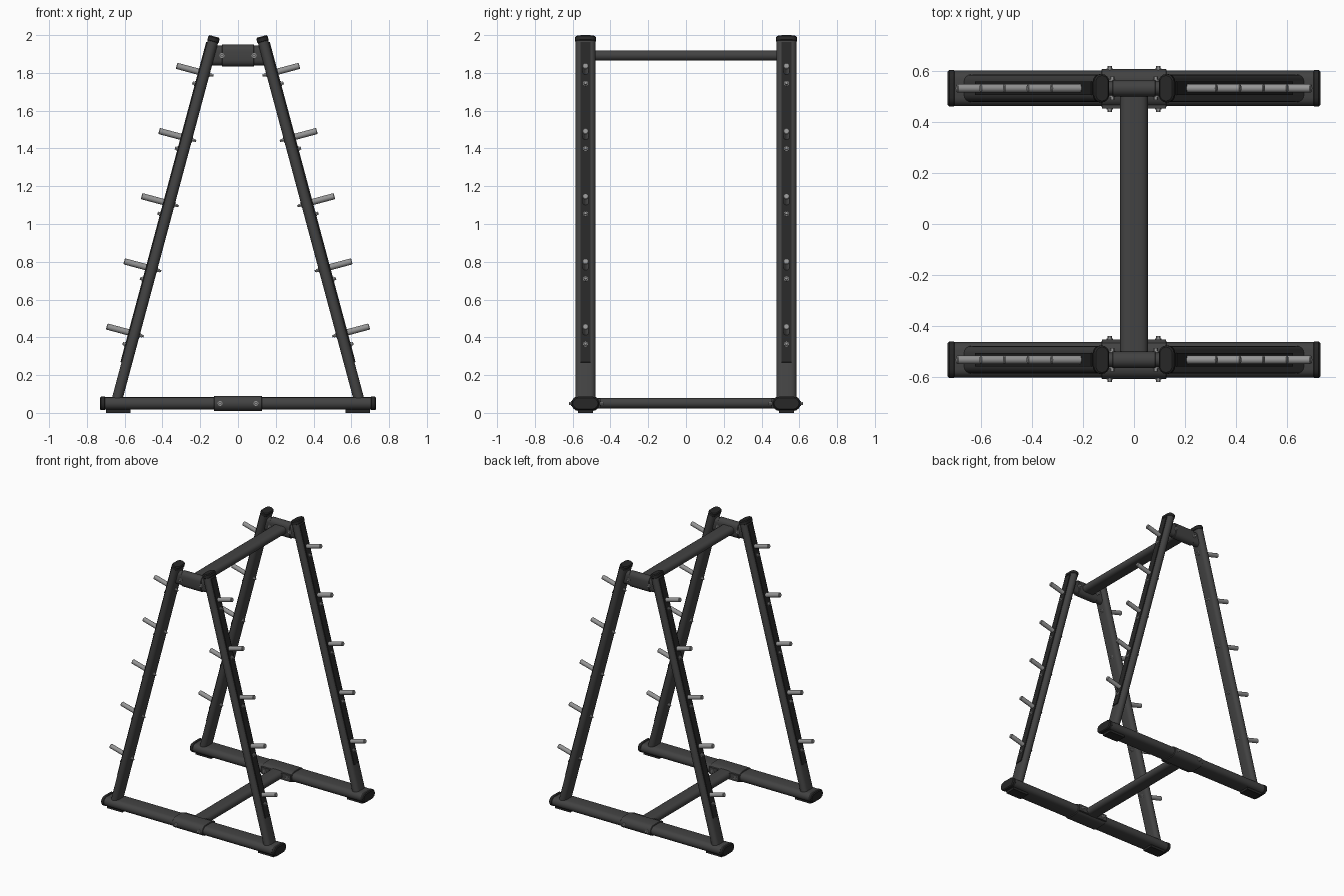
import bpy, bmesh, math
from mathutils import Vector as V

if "Cube" in bpy.data.objects:
    bpy.data.objects.remove(bpy.data.objects["Cube"])


def material(name, v):
    m = bpy.data.materials.new(name)
    m.diffuse_color = (v, v, v, 1)
    m.use_nodes = True
    m.node_tree.nodes["Principled BSDF"].inputs["Base Color"].default_value = m.diffuse_color
    return m


STEEL = material("powder_coat", 0.055)
RUBBER = material("black_rubber", 0.02)
CHROME = material("bare_metal", 0.3)


def oval(w, h, n=8):
    """Flat oval, long along the first axis."""
    r = h / 2
    pts = []
    for side in (1, -1):
        for i in range(n + 1):
            a = math.pi * (i / n - 0.5)
            pts.append((side * (w / 2 - r + r * math.cos(a)), side * r * math.sin(a)))
    return pts


def circle(r, n=16):
    return [(r * math.cos(2 * math.pi * i / n), r * math.sin(2 * math.pi * i / n)) for i in range(n)]


def rect(w, h):
    return [(w / 2, h / 2), (-w / 2, h / 2), (-w / 2, -h / 2), (w / 2, -h / 2)]


def loft(name, profile, p0, p1, wide, mat, bevel=0.0):
    """Sweep a profile from p0 to p1; 'wide' is the direction of its first axis."""
    p0, p1 = V(p0), V(p1)
    d = (p1 - p0).normalized()
    u = V(wide)
    v = d.cross(u).normalized()
    size = max(abs(b) for a, b in profile)
    k = 1 - bevel / size
    length = (p1 - p0).length
    stations = [(0, 1), (length, 1)]
    if bevel:
        stations = [(0, k), (bevel, 1), (length - bevel, 1), (length, k)]
    bm = bmesh.new()
    rings = []
    for t, s in stations:
        off = size * (1 - s)
        ring = []
        for a, b in profile:
            w = max(abs(q[0]) for q in profile)
            ring.append(bm.verts.new(p0 + d * t + u * a * (1 - off / w) + v * b * s))
        rings.append(ring)
    n = len(profile)
    for a, b in zip(rings, rings[1:]):
        for i in range(n):
            j = (i + 1) % n
            bm.faces.new((a[i], a[j], b[j], b[i]))
    bm.faces.new(rings[0])
    bm.faces.new(rings[-1])
    bmesh.ops.recalc_face_normals(bm, faces=bm.faces)
    me = bpy.data.meshes.new(name)
    bm.to_mesh(me)
    bm.free()
    ob = bpy.data.objects.new(name, me)
    bpy.context.collection.objects.link(ob)
    me.materials.append(mat)
    bpy.ops.object.select_all(action='DESELECT')
    ob.select_set(True)
    bpy.context.view_layer.objects.active = ob
    bpy.ops.object.shade_smooth_by_angle(angle=math.radians(32))
    return ob


X, Y, Z = (1, 0, 0), (0, 1, 0), (0, 0, 1)
YC = 0.532                                  # centre of each side frame
LEAN = math.radians(15)


def bolt(name, p, d):
    """Washer and hex head on surface point p, facing d."""
    p, d = V(p), V(d)
    side = Y if abs(d.y) < 0.5 else X
    loft(name + "_washer", circle(0.013), p - d * 0.003, p + d * 0.003, side, CHROME)
    loft(name + "_head", circle(0.0095, 6), p, p + d * 0.014, side, CHROME)


for sy in (-1, 1):
    y = sy * YC
    # base foot with its joining sleeve
    loft("base_foot", oval(0.14, 0.066), (-0.71, y, 0.05), (0.71, y, 0.05), Y, STEEL)
    loft("base_sleeve", oval(0.15, 0.08), (-0.128, y, 0.05), (0.128, y, 0.05), Y, STEEL, 0.003)
    # bridge between the upright tops
    loft("top_bridge", oval(0.105, 0.055), (-0.15, y, 1.892), (0.15, y, 1.892), Z, STEEL)
    loft("top_sleeve", oval(0.118, 0.066), (-0.085, y, 1.892), (0.085, y, 1.892), Z, STEEL, 0.003)
    # flanges where the cross beams meet the frames
    loft("base_flange", rect(0.25, 0.05), (0, sy * 0.452, 0.05), (0, sy * 0.47, 0.05), X, STEEL)
    for sx in (-1, 1):
        for d in (-1, 1):
            bolt("base_bolt", (sx * 0.095, y + d * (0.08 if d == -sy else 0.074), 0.05), (0, d, 0))
            bolt("top_bolt", (sx * 0.085, y + d * 0.032, 1.892), (0, d, 0))
        # foot end cap and floor pad
        loft("foot_cap", oval(0.144, 0.072), (sx * 0.70, y, 0.05), (sx * 0.73, y, 0.05), Y, RUBBER, 0.006)
        loft("floor_pad", rect(0.13, 0.08), (sx * 0.635, y, 0), (sx * 0.635, y, 0.025), X, RUBBER)

        # leaning upright: axis point at height z, plus outward direction
        def axis(z):
            return V((sx * (0.638 - (z - 0.08) * math.tan(LEAN)), y, z))
        out = V((sx * math.cos(LEAN), 0, math.sin(LEAN)))
        loft("upright", oval(0.108, 0.056), axis(0.06), axis(1.975), Y, STEEL)
        loft("upright_cap", oval(0.112, 0.062), axis(1.962), axis(1.993), Y, RUBBER, 0.006)
        f = out * 0.030
        loft("wear_strip", rect(0.054, 0.008), axis(0.26) + f, axis(1.955) + f, Y, RUBBER, 0.001)
        # plate pegs with collars, inside nuts and strip bolts
        for i in range(5):
            c = axis(1.798 - 0.345 * i)
            loft("peg", circle(0.0165), c + out * 0.02, c + out * 0.153, Y, CHROME, 0.003)
            bolt("peg_nut", c - out * 0.028, -out)
            loft("peg_stud", circle(0.006, 10), c - out * 0.05, c, Y, CHROME)
            bolt("strip_bolt", axis(1.735 - 0.345 * i) + out * 0.034, out)

# cross beams joining the two side frames
loft("top_cross_beam", oval(0.11, 0.055), (0, -0.51, 1.892), (0, 0.51, 1.892), X, STEEL)
loft("base_cross_beam", oval(0.11, 0.055), (0, -0.48, 0.052), (0, 0.48, 0.052), X, STEEL)
